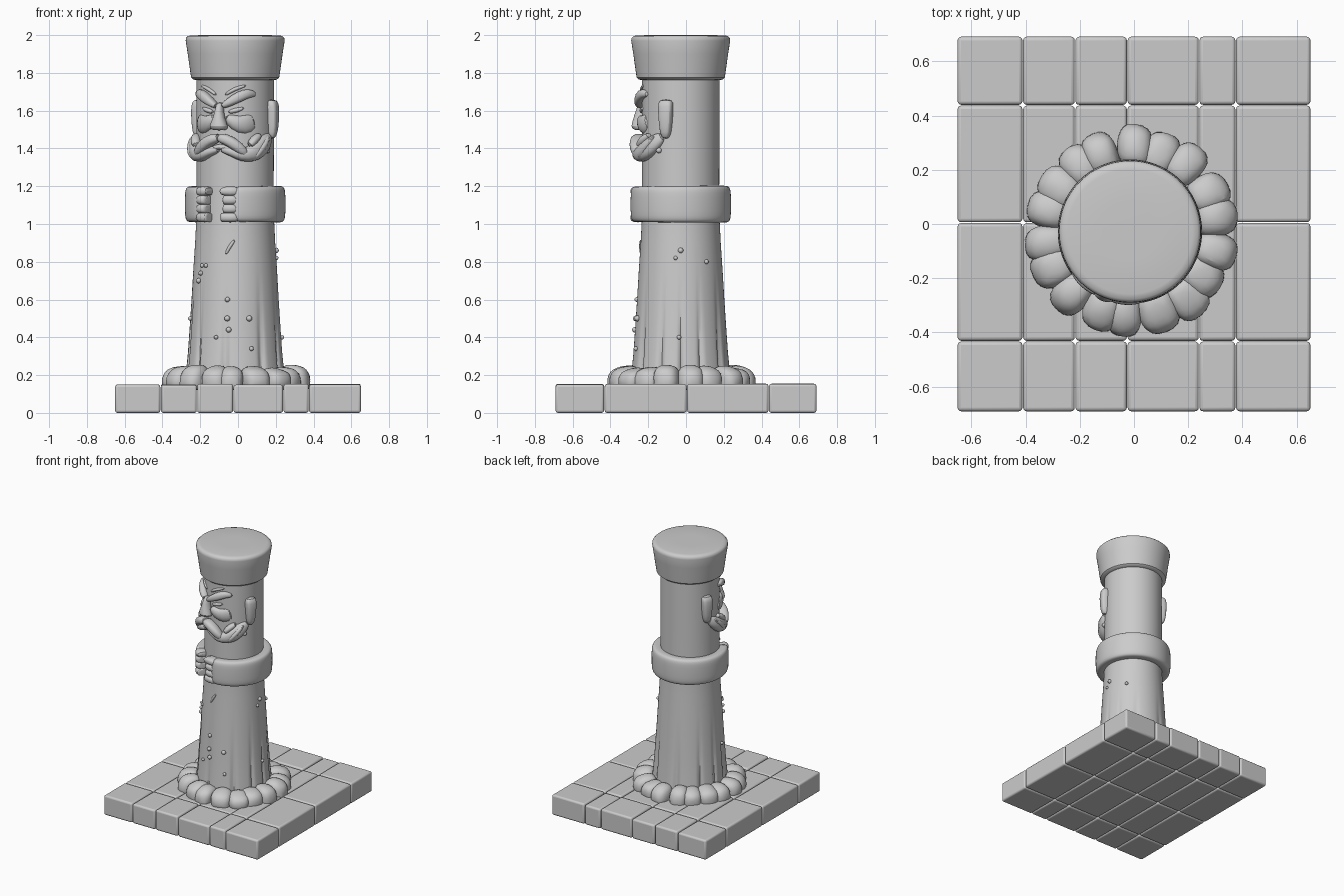
import bpy, bmesh, math, random
from mathutils import Vector

random.seed(4)
if "Cube" in bpy.data.objects:
    bpy.data.objects.remove(bpy.data.objects["Cube"])

stone = bpy.data.materials.new("grey_stone")
stone.use_nodes = True
GREY = (0.6, 0.6, 0.6, 1)
stone.diffuse_color = GREY
stone.node_tree.nodes["Principled BSDF"].inputs["Base Color"].default_value = GREY

AXIS = Vector((-0.015, -0.028, 0))   # centre line of the pillar
TURN = -22                           # the figure looks slightly to its right
parts = []


def finish(name, bm, subdivide=0, bevel=0):
    bmesh.ops.recalc_face_normals(bm, faces=bm.faces)
    mesh = bpy.data.meshes.new(name)
    bm.to_mesh(mesh)
    bm.free()
    mesh.materials.append(stone)
    obj = bpy.data.objects.new(name, mesh)
    bpy.context.collection.objects.link(obj)
    if bevel:
        mod = obj.modifiers.new("bevel", "BEVEL")
        mod.width, mod.segments = bevel, 3
    if subdivide:
        mod = obj.modifiers.new("smooth", "SUBSURF")
        mod.levels = mod.render_levels = subdivide
    parts.append(obj)
    return obj


def skin(bm, rings):
    """Join rings of points into a capped tube."""
    loops = [[bm.verts.new(p) for p in ring] for ring in rings]
    for a, b in zip(loops, loops[1:]):
        for i in range(len(a)):
            j = (i + 1) % len(a)
            bm.faces.new((a[i], a[j], b[j], b[i]))
    bm.faces.new(loops[0])
    bm.faces.new(loops[-1])


def outward(deg):
    a = math.radians(deg + TURN)
    return Vector((math.sin(a), -math.cos(a), 0))


def on_pillar(deg, z, r):
    return AXIS + outward(deg) * r + Vector((0, 0, z))


def ridge(name, path, boxy=1.0, subdivide=1, sides=12):
    """Tube wrapped on the pillar; path rows: angle, z, radius, half width, depth."""
    pts = [on_pillar(*row[:3]) for row in path]
    rings = []
    for i, (deg, z, r, half, depth) in enumerate(path):
        out = outward(deg)
        along = (pts[min(i + 1, len(pts) - 1)] - pts[max(i - 1, 0)]).normalized()
        side = out.cross(along).normalized()
        ring = []
        for k in range(sides):
            t = math.tau * (k + 0.5) / sides
            c, s = math.cos(t), math.sin(t)
            c = math.copysign(abs(c) ** boxy, c)
            s = math.copysign(abs(s) ** boxy, s)
            ring.append(pts[i] + out * depth * c + side * half * s)
        rings.append(ring)
    bm = bmesh.new()
    skin(bm, rings)
    return finish(name, bm, subdivide)


def pair(name, path, **opts):
    for side, sign in (("left", 1), ("right", -1)):
        ridge(f"{side}_{name}", [(sign * row[0],) + row[1:] for row in path], **opts)


def lathe(name, profile, folds=0.0, segments=132):
    rings = []
    for r, z in profile:
        ring = []
        for k in range(segments):
            a = math.tau * k / segments
            groove = max(0, math.cos(11 * a + 2 * math.sin(2 * a))) ** 6
            rr = r - folds * groove * max(0, 0.65 - z)
            ring.append(AXIS + Vector((rr * math.cos(a), rr * math.sin(a), z)))
        rings.append(ring)
    bm = bmesh.new()
    skin(bm, rings)
    return finish(name, bm)


# Paved base: worn blocks with narrow seams
xs = (-0.652, -0.41, -0.217, -0.025, 0.24, 0.375, 0.652)
ys = (-0.692, -0.432, 0.005, 0.438, 0.692)
for x0, x1 in zip(xs, xs[1:]):
    for y0, y1 in zip(ys, ys[1:]):
        bm = bmesh.new()
        bmesh.ops.create_cube(bm, size=1)
        top = 0.152 + random.uniform(-0.004, 0.003)
        for v in bm.verts:
            v.co.x = (x0 + x1) / 2 + v.co.x * (x1 - x0 - 0.003)
            v.co.y = (y0 + y1) / 2 + v.co.y * (y1 - y0 - 0.003)
            v.co.z = top if v.co.z > 0 else 0.0
        finish("paving_block", bm, bevel=0.013)

# Ring of rubble round the foot
COUNT = 18
for i in range(COUNT):
    bm = bmesh.new()
    bmesh.ops.create_icosphere(bm, subdivisions=2, radius=1)
    deg = 360 * (i + random.uniform(-0.15, 0.15)) / COUNT
    out = outward(deg)
    tangent = Vector((-out.y, out.x, 0))
    r = 0.315 + random.uniform(-0.012, 0.012)
    centre = on_pillar(deg, 0.175, r)
    wide = random.uniform(0.066, 0.08)
    high = random.uniform(0.065, 0.085)
    for v in bm.verts:
        p = v.co * random.uniform(0.93, 1.07)
        p = Vector([math.copysign(abs(c) ** 0.75, c) for c in p])
        v.co = centre + out * p.x * 0.085 + tangent * p.y * wide
        v.co.z += p.z * high - p.x * 0.012
        v.co.z = max(v.co.z, 0.12)
    finish("rubble_stone", bm, subdivide=1)

# Pillar body with robe folds at the hem, and the flared cap
lathe("pillar_body", [(0.268, 0.13), (0.262, 0.2), (0.25, 0.32), (0.241, 0.45),
                      (0.231, 0.6), (0.222, 0.75), (0.212, 0.9), (0.206, 1.02),
                      (0.204, 1.2), (0.205, 1.5), (0.205, 1.79)], folds=0.045)
lathe("cap", [(0.19, 1.762), (0.22, 1.764), (0.233, 1.775), (0.237, 1.8),
              (0.251, 1.9), (0.262, 1.97), (0.26, 1.985), (0.25, 1.995),
              (0.23, 1.999), (0.1, 2.0)])

# Arms wrapped round the body, leaving a gap between the hands
ARM_START, ARM_END = 18, 336
arms = []
for k in range(33):
    f = k / 32
    arms.append((ARM_START + f * (ARM_END - ARM_START), 1.105, 0.226,
                 0.094 + 0.005 * math.sin(f * math.pi), 0.042))
ridge("arms", arms, boxy=0.45, sides=16)
for side, tip, root in (("left", 4, 28), ("right", -15, -33)):
    for k in range(4):
        z = 1.035 + 0.046 * k
        short = (0, -2, -2, 1)[k] * (1 if side == "right" else -1)
        mid = (tip + root) / 2
        ridge(f"{side}_finger", [(tip + short, z, 0.222, 0.022, 0.032),
                                 (tip + short * 2, z, 0.226, 0.026, 0.04),
                                 (mid, z, 0.23, 0.027, 0.043),
                                 (root, z, 0.228, 0.026, 0.04)], boxy=0.7)

# Face
ridge("nose", [(0, 1.645, 0.21, 0.016, 0.02), (0, 1.62, 0.222, 0.02, 0.03),
               (0, 1.56, 0.23, 0.03, 0.038), (0, 1.515, 0.235, 0.055, 0.048),
               (0, 1.495, 0.225, 0.045, 0.04)], boxy=0.9)
pair("brow", [(3, 1.62, 0.222, 0.014, 0.026), (14, 1.645, 0.222, 0.024, 0.03),
              (28, 1.675, 0.216, 0.03, 0.03), (42, 1.695, 0.21, 0.026, 0.026),
              (55, 1.685, 0.203, 0.012, 0.015)], boxy=0.8)
pair("brow_crease", [(6, 1.68, 0.205, 0.008, 0.01), (20, 1.715, 0.206, 0.012, 0.016),
                     (40, 1.735, 0.204, 0.008, 0.01)])
pair("eyelid", [(11, 1.592, 0.205, 0.008, 0.012), (22, 1.6, 0.208, 0.016, 0.015),
                (36, 1.615, 0.205, 0.007, 0.01)])
pair("cheek", [(8, 1.57, 0.205, 0.02, 0.025), (20, 1.535, 0.207, 0.042, 0.032),
               (36, 1.52, 0.202, 0.056, 0.03), (54, 1.545, 0.198, 0.05, 0.018)])
pair("ear", [(89, 1.45, 0.2, 0.016, 0.025), (90, 1.48, 0.207, 0.03, 0.032),
             (90, 1.55, 0.212, 0.037, 0.034), (90, 1.63, 0.212, 0.042, 0.034),
             (90, 1.66, 0.205, 0.036, 0.028)], boxy=0.6)

# Moustache and beard locks
pair("moustache", [(-2, 1.458, 0.23, 0.024, 0.036), (10, 1.45, 0.234, 0.03, 0.04),
                   (22, 1.42, 0.235, 0.032, 0.04), (32, 1.385, 0.235, 0.028, 0.034),
                   (38, 1.36, 0.232, 0.014, 0.02)], boxy=0.8)
pair("beard_lock", [(86, 1.47, 0.2, 0.024, 0.022), (72, 1.435, 0.208, 0.045, 0.034),
                    (58, 1.395, 0.215, 0.052, 0.042), (44, 1.37, 0.22, 0.046, 0.044),
                    (30, 1.362, 0.222, 0.034, 0.042), (16, 1.385, 0.218, 0.024, 0.034),
                    (0, 1.4, 0.21, 0.02, 0.025)], boxy=0.85)
pair("beard_curl", [(76, 1.47, 0.21, 0.012, 0.026), (64, 1.425, 0.228, 0.022, 0.03),
                    (52, 1.375, 0.238, 0.024, 0.028), (46, 1.345, 0.232, 0.014, 0.02)])
pair("beard_upper_curl", [(62, 1.475, 0.208, 0.014, 0.022), (50, 1.45, 0.222, 0.026, 0.03),
                          (40, 1.41, 0.232, 0.02, 0.026)])
ridge("lower_lip", [(-16, 1.395, 0.21, 0.012, 0.02), (0, 1.415, 0.218, 0.018, 0.026),
                    (16, 1.395, 0.21, 0.012, 0.02)])

# Chips and pock marks on the robe
ridge("robe_scar", [(8, 0.835, 0.212, 0.008, 0.012), (14, 0.88, 0.21, 0.011, 0.014),
                    (22, 0.92, 0.207, 0.008, 0.012)])
for deg, z in ((-36, 0.7), (-32, 0.74), (-30, 0.78), (-22, 0.78), (12, 0.6), (12, 0.5),
               (14, 0.44), (42, 0.34), (40, 0.5), (-2, 0.4), (112, 0.86), (110, 0.4),
               (105, 0.82), (-58, 0.5), (78, 1.39), (150, 0.8)):
    bm = bmesh.new()
    bmesh.ops.create_icosphere(bm, subdivisions=2, radius=random.uniform(0.011, 0.017))
    r = 0.262 - 0.068 * (z - 0.2) if z < 1 else 0.206
    bmesh.ops.translate(bm, verts=bm.verts, vec=on_pillar(deg, z, r))
    finish("robe_chip", bm)

# Smooth shading with crisp edges
bpy.ops.object.select_all(action="DESELECT")
for obj in parts:
    obj.select_set(True)
bpy.context.view_layer.objects.active = parts[0]
bpy.ops.object.shade_smooth_by_angle(angle=math.radians(40))
